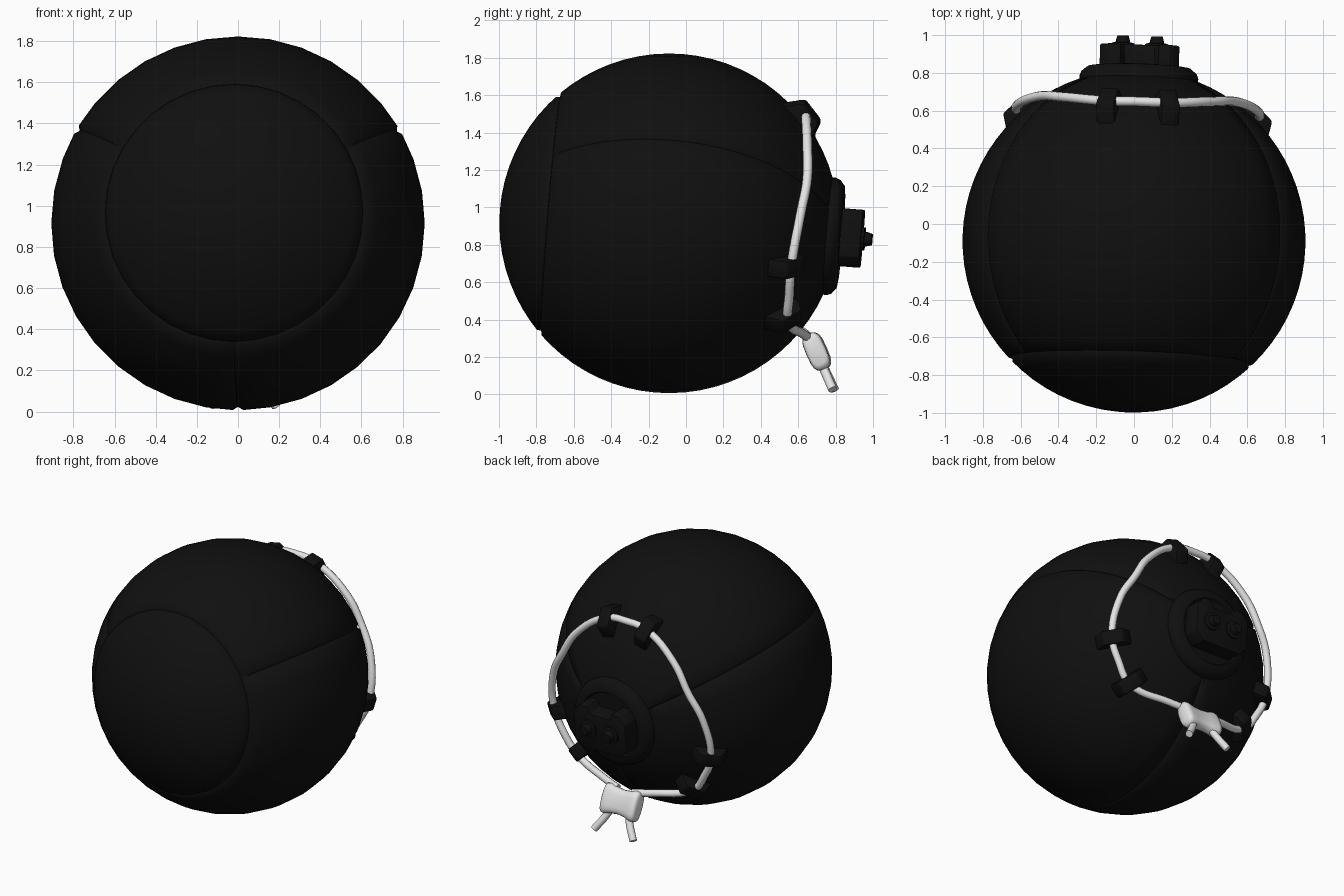
import bpy, bmesh, math
from mathutils import Vector, Matrix

if "Cube" in bpy.data.objects:
    bpy.data.objects.remove(bpy.data.objects["Cube"])

R = 0.908
# whole model is slightly pitched and yawed; local +y is the back axis
M = (Matrix.Translation((0, -0.09, 0.915)) @ Matrix.Rotation(math.radians(-1.7), 4, 'Z')
     @ Matrix.Rotation(math.radians(-4.6), 4, 'X'))


def material(name, v):
    m = bpy.data.materials.new(name)
    m.diffuse_color = (v, v, v, 1)
    m.use_nodes = True
    m.node_tree.nodes["Principled BSDF"].inputs["Base Color"].default_value = m.diffuse_color
    return m


BLACK = material("black", 0.005)
WHITE = material("white", 0.78)


def pt(theta, phi, r):
    """Point at angle theta from the back axis, phi around it (degrees)."""
    t, p = math.radians(theta), math.radians(phi)
    return Vector((math.sin(t) * math.cos(p), math.cos(t), math.sin(t) * math.sin(p))) * r


def finish(name, bm, mat, angle=40, bevel=0):
    bmesh.ops.recalc_face_normals(bm, faces=bm.faces)
    if bevel:
        bmesh.ops.bevel(bm, geom=bm.edges[:], offset=bevel, segments=2, affect='EDGES', profile=0.5)
    bm.transform(M)
    me = bpy.data.meshes.new(name)
    bm.to_mesh(me)
    bm.free()
    me.materials.append(mat)
    ob = bpy.data.objects.new(name, me)
    bpy.context.collection.objects.link(ob)
    bpy.ops.object.select_all(action='DESELECT')
    ob.select_set(True)
    bpy.context.view_layer.objects.active = ob
    bpy.ops.object.shade_smooth_by_angle(angle=math.radians(angle))
    return ob


def skin(bm, rings, caps=True):
    """Bridge closed rings of points; optionally cap both ends."""
    vs = [[bm.verts.new(p) for p in ring] for ring in rings]
    n = len(vs[0])
    for a, b in zip(vs, vs[1:]):
        for i in range(n):
            bm.faces.new((a[i], a[(i + 1) % n], b[(i + 1) % n], b[i]))
    if caps:
        bm.faces.new(vs[0])
        bm.faces.new(vs[-1])
    return vs


# ball shell: front cap seam plus three panel seams
SEAM = 180 - 44.7
cols = sorted([i * 10 for i in range(36)] + [s + d for s in (30, 150, 270) for d in (-1.6, 1.6)])
rows = sorted([i * 5 for i in range(1, 36) if abs(i * 5 - SEAM) > 2] + [SEAM - 1.3, SEAM, SEAM + 1.3])


def shell_radius(theta, phi):
    groove = theta == SEAM or (theta < SEAM and phi in (30, 150, 270))
    return R - (0.016 if groove else 0)


bm = bmesh.new()
vs = skin(bm, [[pt(t, p, shell_radius(t, p)) for p in cols] for t in rows], caps=False)
for ring, y in ((vs[0], R), (vs[-1], -R)):
    pole = bm.verts.new((0, y, 0))
    for i in range(len(ring)):
        bm.faces.new((ring[i], ring[(i + 1) % len(ring)], pole))
finish("ball_shell", bm, BLACK, 60)


# turned parts around the back axis
def lathe(name, profile, x=0, z=0, sides=32):
    bm = bmesh.new()
    skin(bm, [[(x + r * math.cos(2 * math.pi * i / sides), y, z + r * math.sin(2 * math.pi * i / sides))
               for i in range(sides)] for r, y in profile])
    finish(name, bm, BLACK, 35)


lathe("valve_flange", [(0.31, 0.80), (0.315, 0.87), (0.305, 0.895), (0.275, 0.92),
                       (0.235, 0.925), (0.225, 0.912), (0.1, 0.912)])
for side, x in (("left", -0.09), ("right", 0.09)):
    lathe("valve_pin_collar_" + side, [(0.062, 1.0), (0.062, 1.047), (0.055, 1.05)], x, 0, 20)
    lathe("valve_pin_" + side, [(0.042, 1.0), (0.038, 1.06), (0.03, 1.088)], x, 0, 16)

# valve block: chamfered plate with a notch in its upper edge
half = [(0, -0.155), (0.15, -0.155), (0.21, -0.10), (0.21, 0.10), (0.16, 0.155), (0.10, 0.155), (0.08, 0.11)]
outline = half + [(-x, z) for x, z in reversed(half[1:])]
bm = bmesh.new()
skin(bm, [[(x, y, z) for x, z in outline] for y in (0.88, 1.035)])
finish("valve_block", bm, BLACK, 30, 0.008)

# six cord loops in three pairs
THETA, HALF_GAP, CORD_R = 44, 14, 0.956
for i, phi in enumerate(c + d for c in (90, 210, 330) for d in (-HALF_GAP, HALF_GAP)):
    out = pt(THETA, phi, 1)
    along = pt(THETA + 90, phi, 1)
    across = out.cross(along)
    prof = [(-0.13, 0.87), (-0.075, 0.985), (0.06, 0.99), (0.13, 0.87)]
    bm = bmesh.new()
    skin(bm, [[out * h + along * m + across * w for m, h in prof] for w in (-0.05, 0.05)])
    finish("cord_loop_%d" % (i + 1), bm, BLACK, 40, 0.012)


def tube(name, pts, r=0.025):
    cu = bpy.data.curves.new(name, 'CURVE')
    cu.dimensions = '3D'
    cu.bevel_depth, cu.bevel_resolution, cu.use_fill_caps = r, 3, True
    cu.resolution_u = 6
    sp = cu.splines.new('BEZIER')
    sp.bezier_points.add(len(pts) - 1)
    for b, p in zip(sp.bezier_points, pts):
        b.co = M @ Vector(p)
        b.handle_left_type = b.handle_right_type = 'AUTO'
    cu.materials.append(WHITE)
    ob = bpy.data.objects.new(name, cu)
    bpy.context.collection.objects.link(ob)


# cord: from the toggle, round through all loops, back to the toggle
half = [Vector((0.06, 0.80, -0.55)), Vector((0.20, 0.765, -0.53)),
        pt(THETA, 330 - HALF_GAP, CORD_R), pt(THETA, 330, CORD_R), pt(THETA, 330 + HALF_GAP, CORD_R),
        pt(41, 370, 0.947), pt(39, 390, 0.942), pt(41, 410, 0.947),
        pt(THETA, 90 - HALF_GAP, CORD_R)]
flip = lambda p: Vector((-p.x, p.y, p.z))
tube("cord", half + [pt(THETA, 90, CORD_R)] + [flip(p) for p in reversed(half)])
for side, s in (("left", -1), ("right", 1)):
    tube("cord_tail_" + side, [(s * 0.06, 0.85, -0.64), (s * 0.095, 0.895, -0.72), (s * 0.16, 0.948, -0.815)])

# toggle: waisted rounded block across the cord
centre = Vector((0, 0.842, -0.62))
down = Vector((0, 0.48, -0.88)).normalized()
thick = Vector((0, 0.88, 0.48)).normalized()
rings = []
for x, k in ((-0.14, 0.7), (-0.13, 0.95), (-0.105, 1), (-0.06, 0.86), (0, 0.8),
             (0.06, 0.86), (0.105, 1), (0.13, 0.95), (0.14, 0.7)):
    ring = []
    for i in range(20):
        a = 2 * math.pi * i / 20
        c, s = math.cos(a), math.sin(a)
        u = math.copysign(abs(c) ** 0.6, c) * 0.105 * k
        v = math.copysign(abs(s) ** 0.7, s) * 0.055 * k
        ring.append(centre + Vector((x, 0, 0)) + down * u + thick * v)
    rings.append(ring)
bm = bmesh.new()
skin(bm, rings)
finish("cord_toggle", bm, WHITE, 60)
